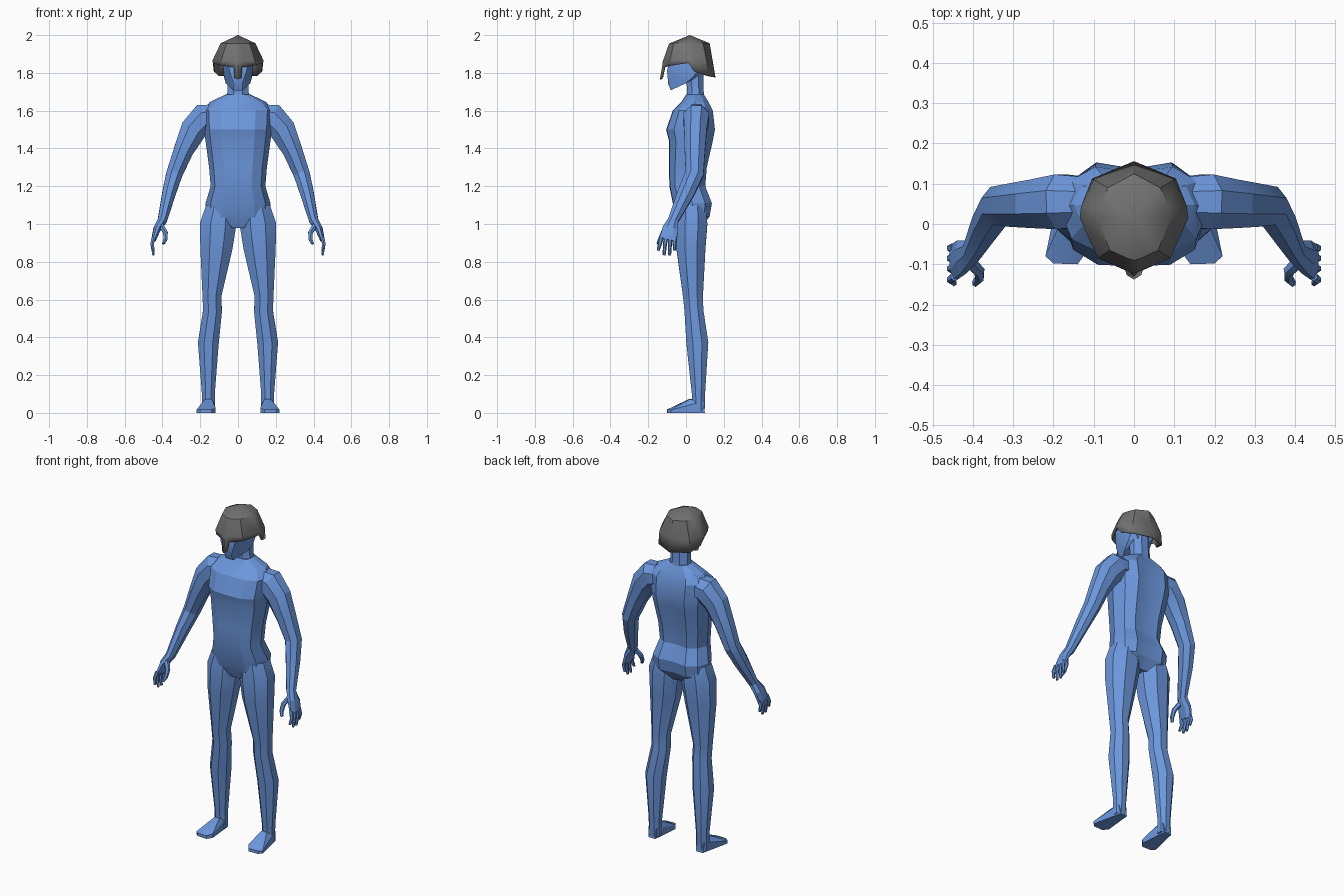
import bpy, bmesh, math
from mathutils import Vector


def material(name, rgb):
    m = bpy.data.materials.new(name)
    m.diffuse_color = (*rgb, 1)
    return m


BLUE = material("body blue", (0.15, 0.31, 0.72))
GREY = material("helmet grey", (0.17, 0.17, 0.17))


def finish(bm, name, mat):
    bmesh.ops.recalc_face_normals(bm, faces=bm.faces)
    me = bpy.data.meshes.new(name)
    bm.to_mesh(me)
    bm.free()
    me.materials.append(mat)
    ob = bpy.data.objects.new(name, me)
    bpy.context.collection.objects.link(ob)
    return ob


def loft(name, rings):
    """Closed skin through rings with equal point counts."""
    bm = bmesh.new()
    vs = [[bm.verts.new(p) for p in r] for r in rings]
    n = len(vs[0])
    for a, b in zip(vs, vs[1:]):
        for i in range(n):
            j = (i + 1) % n
            bm.faces.new((a[i], a[j], b[j], b[i]))
    bm.faces.new(vs[0])
    bm.faces.new(vs[-1])
    return finish(bm, name, BLUE)


def tube(name, path, s=1, n=8):
    """Limb: path of (x, y, z, half width across x, half depth along y)."""
    pts = [Vector((p[0] * s, p[1], p[2])) for p in path]
    rings = []
    for i, p in enumerate(path):
        t = (pts[min(i + 1, len(pts) - 1)] - pts[max(i - 1, 0)]).normalized()
        b = Vector((0, 1, 0))
        b = (b - t * b.dot(t)).normalized()
        a = b.cross(t)
        k = 1 / math.cos(math.pi / n)
        ang = [(j + 0.5) * math.tau / n for j in range(n)]
        rings.append([pts[i] + a * math.cos(u) * p[3] * k + b * math.sin(u) * p[4] * k
                      for u in ang])
    return loft(name, rings)


def hull(name, points):
    bm = bmesh.new()
    for p in points:
        bm.verts.new(p)
    r = bmesh.ops.convex_hull(bm, input=bm.verts)
    bmesh.ops.delete(bm, geom=list({v for v in r["geom_interior"]
                                    if isinstance(v, bmesh.types.BMVert)}), context='VERTS')
    return finish(bm, name, BLUE)


def body_ring(z, w, f, b):
    m, d = (f + b) / 2, (b - f) / 2
    half = [(0.5, -0.97), (0.84, -0.68), (1, 0), (0.86, 0.66), (0.52, 1)]
    ring = [(0, f)] + [(x * w, m + y * d) for x, y in half] + [(0, m + 0.88 * d)]
    ring += [(-x * w, m + y * d) for x, y in reversed(half)]
    return [(x, y, z) for x, y in ring]


# torso: height, half width, front, back
torso = loft("body", [body_ring(*r) for r in (
    (0.98, 0.06, -0.03, 0.08), (1.04, 0.17, -0.055, 0.125), (1.11, 0.172, -0.07, 0.137),
    (1.20, 0.145, -0.088, 0.102), (1.30, 0.153, -0.09, 0.11), (1.44, 0.172, -0.09, 0.142),
    (1.50, 0.18, -0.105, 0.153), (1.60, 0.185, -0.07, 0.142), (1.645, 0.15, -0.025, 0.12),
    (1.685, 0.068, 0.0, 0.095))])

parts = [tube("neck", [(0, 0.05, 1.64, 0.072, 0.05), (0, 0.05, 1.70, 0.056, 0.044),
                       (0, 0.045, 1.82, 0.054, 0.046)])]

# head
face = [(0.025, -0.08, 1.708), (0.022, -0.094, 1.74), (0.045, -0.1, 1.81), (0.06, -0.085, 1.89),
        (0.065, 0.0, 1.745), (0.075, 0.04, 1.78), (0.08, 0.0, 1.85), (0.075, 0.08, 1.84),
        (0.05, 0.0, 1.95), (0.05, 0.09, 1.91), (0.04, 0.08, 1.79)]
parts.append(hull("head", [(s * x, y, z) for s in (1, -1) for x, y, z in face]))

ARM = [(0.10, 0.055, 1.575, 0.06, 0.06), (0.18, 0.055, 1.56, 0.078, 0.068),
       (0.235, 0.05, 1.50, 0.07, 0.06), (0.29, 0.047, 1.385, 0.052, 0.054),
       (0.337, 0.045, 1.265, 0.043, 0.048), (0.365, 0.0, 1.165, 0.036, 0.044),
       (0.40, -0.067, 1.02, 0.025, 0.028), (0.428, -0.082, 0.975, 0.02, 0.042),
       (0.447, -0.095, 0.915, 0.012, 0.045)]
LEG = [(0.095, 0.03, 1.09, 0.075, 0.075), (0.105, 0.03, 1.0, 0.096, 0.083),
       (0.115, 0.026, 0.87, 0.085, 0.077), (0.138, 0.037, 0.62, 0.05, 0.053),
       (0.135, 0.042, 0.54, 0.05, 0.05), (0.157, 0.06, 0.37, 0.055, 0.058),
       (0.157, 0.066, 0.10, 0.034, 0.035), (0.157, 0.066, 0.01, 0.034, 0.033)]
FOOT = [(0.135, 0.1, 0), (0.18, 0.1, 0), (0.118, -0.07, 0), (0.14, -0.1, 0), (0.2, -0.098, 0),
        (0.22, -0.08, 0), (0.14, -0.1, 0.018), (0.2, -0.098, 0.018), (0.22, -0.08, 0.016),
        (0.118, -0.07, 0.025), (0.14, 0.02, 0.075), (0.175, 0.02, 0.072),
        (0.13, 0.09, 0.06), (0.185, 0.09, 0.06)]
THUMB = [(0.412, -0.09, 1.0, 0.014, 0.016), (0.384, -0.118, 0.955, 0.012, 0.013),
         (0.384, -0.135, 0.92, 0.01, 0.011), (0.395, -0.148, 0.895, 0.007, 0.008)]

for s in (1, -1):
    parts += [tube("arm", ARM, s), tube("leg", LEG, s), tube("thumb", THUMB, s, 6),
              hull("foot", [(s * x, y, z) for x, y, z in FOOT])]
    # fingers: base y, tip y, tip z
    for y0, y1, z1 in ((-0.13, -0.147, 0.86), (-0.106, -0.116, 0.835),
                       (-0.083, -0.087, 0.835), (-0.06, -0.06, 0.86)):
        ym = (y0 + y1) / 2
        parts.append(tube("finger", [(0.445, y0, 0.93, 0.01, 0.0105), (0.455, ym, 0.895, 0.009, 0.0095),
                                     (0.447, y1, z1, 0.006, 0.007)], s, 6))

# weld all parts into one skin
for p in parts:
    mod = torso.modifiers.new("join", 'BOOLEAN')
    mod.operation, mod.solver, mod.object = 'UNION', 'EXACT', p
bpy.context.view_layer.update()
joined = bpy.data.meshes.new_from_object(torso.evaluated_get(bpy.context.evaluated_depsgraph_get()))
torso.modifiers.clear()
torso.data = joined
for p in parts:
    bpy.data.objects.remove(p)

# helmet: rows from crown to rim, columns from front centre round to back centre
ROWS = [[(0, -0.09, 1.955), (0.015, -0.086, 1.955), (0.06, -0.065, 1.957), (0.092, 0.015, 1.957),
         (0.085, 0.045, 1.957), (0.065, 0.09, 1.957), (0, 0.125, 1.957)],
        [(0, -0.123, 1.86), (0.022, -0.114, 1.86), (0.09, -0.085, 1.865), (0.135, 0.015, 1.866),
         (0.131, 0.045, 1.864), (0.1, 0.11, 1.86), (0, 0.142, 1.86)],
        [(0, -0.127, 1.83), (0.022, -0.115, 1.83), (0.085, -0.087, 1.838), (0.133, 0.012, 1.852),
         (0.128, 0.045, 1.808), (0.104, 0.113, 1.785), (0, 0.156, 1.777)],
        [(0, -0.138, 1.766), (0.018, -0.127, 1.773)]]  # nose guard
bm = bmesh.new()
for s in (1, -1):
    apex = bm.verts.new((0, 0.02, 2.0))
    grid = [[bm.verts.new((s * x, y, z)) for x, y, z in r] for r in ROWS]
    for a, b in zip(grid[0], grid[0][1:]):
        bm.faces.new((apex, a, b))
    for up, low in zip(grid, grid[1:]):
        for i in range(len(low) - 1):
            bm.faces.new((up[i], low[i], low[i + 1], up[i + 1]))
bmesh.ops.remove_doubles(bm, verts=bm.verts, dist=1e-4)
helmet = finish(bm, "helmet", GREY)
shell = helmet.modifiers.new("thickness", 'SOLIDIFY')
shell.thickness, shell.offset = 0.006, -1

for ob, deg in ((torso, 20), (helmet, 40)):
    bpy.ops.object.select_all(action='DESELECT')
    ob.select_set(True)
    bpy.context.view_layer.objects.active = ob
    bpy.ops.object.shade_smooth_by_angle(angle=math.radians(deg))
